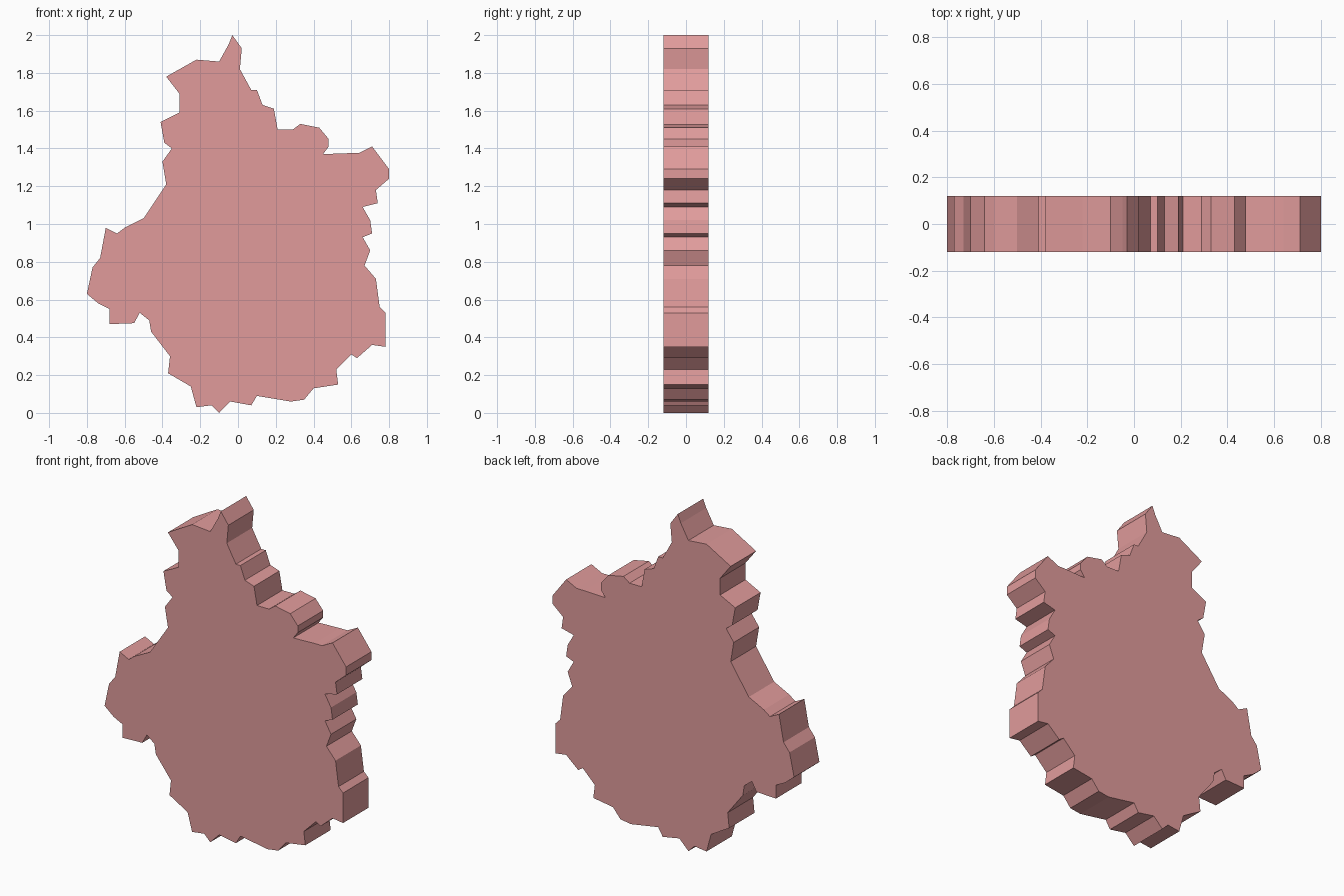
import bpy
import bmesh

HALF_DEPTH = 0.12

# Ragged outline (x, z), clockwise from the top tip
OUTLINE = [
    # upper right slope
    (-0.03, 2.0), (0.02, 1.93), (0.01, 1.82), (0.07, 1.71), (0.10, 1.71),
    (0.13, 1.63), (0.19, 1.61), (0.21, 1.50), (0.29, 1.50), (0.33, 1.53),
    (0.43, 1.51), (0.48, 1.45), (0.48, 1.41), (0.45, 1.37), (0.59, 1.375),
    (0.64, 1.375), (0.71, 1.41),
    # right edge
    (0.80, 1.29), (0.80, 1.24), (0.73, 1.18), (0.74, 1.11), (0.66, 1.09),
    (0.70, 1.02), (0.71, 0.95), (0.66, 0.93), (0.70, 0.86), (0.67, 0.78),
    (0.73, 0.71), (0.75, 0.56), (0.78, 0.53), (0.78, 0.35),
    # bottom
    (0.71, 0.36), (0.63, 0.29), (0.60, 0.31), (0.52, 0.23), (0.53, 0.15),
    (0.40, 0.13), (0.35, 0.07), (0.28, 0.06), (0.10, 0.09), (0.07, 0.04),
    (-0.04, 0.06), (-0.10, 0.0), (-0.14, 0.04), (-0.22, 0.03), (-0.25, 0.14),
    # left lobe
    (-0.37, 0.21), (-0.36, 0.30), (-0.46, 0.43), (-0.47, 0.49),
    (-0.52, 0.53), (-0.55, 0.475), (-0.68, 0.47), (-0.68, 0.55),
    (-0.74, 0.58), (-0.80, 0.63), (-0.77, 0.77), (-0.73, 0.82),
    (-0.70, 0.98), (-0.64, 0.95), (-0.60, 0.98), (-0.50, 1.03),
    # upper left edge
    (-0.42, 1.15), (-0.38, 1.21), (-0.40, 1.33), (-0.35, 1.40),
    (-0.39, 1.43), (-0.41, 1.54), (-0.31, 1.59), (-0.31, 1.69),
    (-0.38, 1.78), (-0.22, 1.87), (-0.10, 1.86), (-0.05, 1.95),
]

# Flat slab extruded from the outline
bm = bmesh.new()
face = bm.faces.new([bm.verts.new((x, -HALF_DEPTH, z)) for x, z in OUTLINE])
ext = bmesh.ops.extrude_face_region(bm, geom=[face], use_keep_orig=True)
moved = [g for g in ext["geom"] if isinstance(g, bmesh.types.BMVert)]
bmesh.ops.translate(bm, verts=moved, vec=(0, 2 * HALF_DEPTH, 0))
bmesh.ops.recalc_face_normals(bm, faces=bm.faces)

mesh = bpy.data.meshes.new("region_slab")
bm.to_mesh(mesh)
bm.free()
slab = bpy.data.objects.new("region_slab", mesh)
bpy.context.collection.objects.link(slab)

# Dusty pink
pink = bpy.data.materials.new("dusty_pink")
pink.diffuse_color = (0.75, 0.33, 0.33, 1)
mesh.materials.append(pink)
